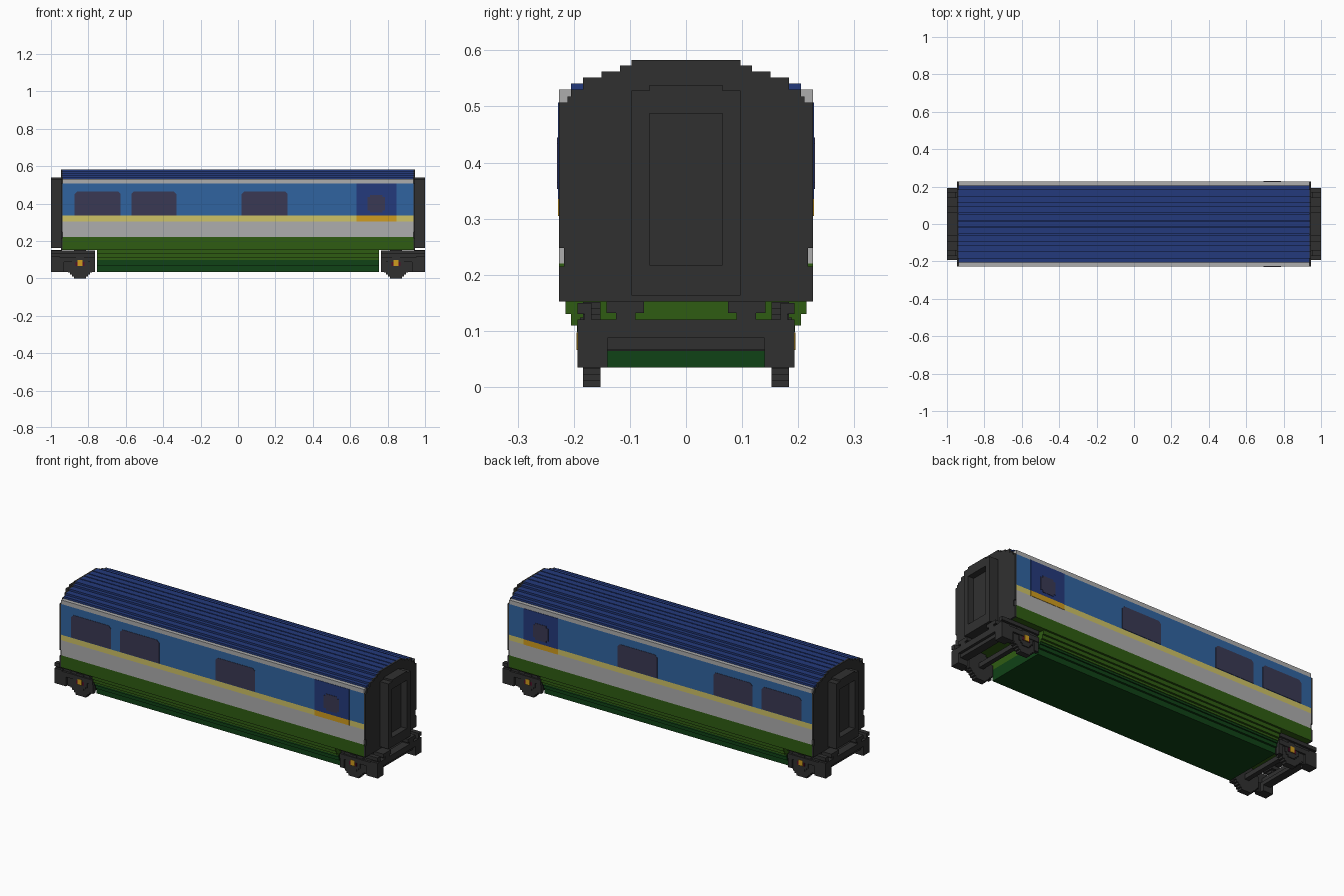
import bpy
import bmesh
import math

if "Cube" in bpy.data.objects:
    bpy.data.objects.remove(bpy.data.objects["Cube"], do_unlink=True)


def material(name, r, g, b):
    col = [(c / 255 / 12.92) if c < 11 else ((c / 255 + 0.055) / 1.055) ** 2.4 for c in (r, g, b)] + [1]
    m = bpy.data.materials.new(name)
    m.use_nodes = True
    m.diffuse_color = col
    for n in m.node_tree.nodes:
        if n.type == 'BSDF_PRINCIPLED':
            n.inputs["Base Color"].default_value = col
    return m


SKY = material("sky_blue", 48, 100, 160)
NAVY = material("navy", 36, 58, 124)
GREY = material("light_grey", 174, 174, 174)
YELLOW = material("pale_yellow", 206, 194, 102)
GOLD = material("gold", 208, 156, 30)
GREEN = material("green", 47, 92, 18)
DEEP = material("dark_green", 16, 66, 22)
BLACK = material("charcoal", 48, 48, 48)
GLASS = material("tinted_glass", 58, 57, 84)
MAROON = material("maroon", 82, 15, 40)

U = 0.0108  # step size of the blocky shapes


def extrude(name, pts, axis, a, b, mat):
    """Extrude a 2D outline along x (points are y, z) or y (points are x, z)."""
    bm = bmesh.new()

    def place(p, d):
        return (d, p[0], p[1]) if axis == 'x' else (p[0], d, p[1])
    lo = [bm.verts.new(place(p, a)) for p in pts]
    hi = [bm.verts.new(place(p, b)) for p in pts]
    bm.faces.new(lo)
    bm.faces.new(hi)
    n = len(pts)
    for i in range(n):
        j = (i + 1) % n
        bm.faces.new((lo[i], lo[j], hi[j], hi[i]))
    bmesh.ops.recalc_face_normals(bm, faces=bm.faces)
    me = bpy.data.meshes.new(name)
    bm.to_mesh(me)
    bm.free()
    me.materials.append(mat)
    ob = bpy.data.objects.new(name, me)
    bpy.context.scene.collection.objects.link(ob)
    return ob


def box(name, x, y, z, mat):
    return extrude(name, [(y[0], z[0]), (y[1], z[0]), (y[1], z[1]), (y[0], z[1])], 'x', x[0], x[1], mat)


def stepped(rows, cx=0):
    """Symmetric outline from rows of (bottom, top, half width)."""
    right = [p for z0, z1, h in rows for p in ((h, z0), (h, z1))]
    pts = [(cx + h, z) for h, z in right] + [(cx - h, z) for h, z in reversed(right)]
    return [p for i, p in enumerate(pts) if p != pts[i - 1]]


def disc(cx, cz, r):
    """Blocky circle outline."""
    n = round(2 * r / U)
    rows = []
    for i in range(n):
        dz = (i + 0.5) * U - n * U / 2
        h = max(U, round(math.sqrt(max(r * r - dz * dz, 0)) / U) * U)
        rows.append((cz - n * U / 2 + i * U, cz - n * U / 2 + (i + 1) * U, h))
    return stepped(rows, cx)


# Body: horizontal colour bands
END = 0.937
W = 0.226
for name, z0, z1, mat in (("lower_body", 0.152, 0.22, GREEN), ("grey_band", 0.22, 0.305, GREY),
                          ("yellow_stripe", 0.305, 0.335, YELLOW), ("blue_body", 0.335, 0.507, SKY),
                          ("gutter", 0.507, 0.53, GREY)):
    box(name, (-END, END), (-W, W), (z0, z1), mat)

# Roof: stepped arch with narrow grooves along its length
half = [(0.205, 0.53), (0.205, 0.541), (0.184, 0.541), (0.184, 0.552), (0.151, 0.552), (0.151, 0.5625),
        (0.118, 0.5625), (0.118, 0.573), (0.0975, 0.573), (0.0975, 0.583)]
for y in (0.06, 0.02):
    half += [(y, 0.583), (y, 0.573), (y - 0.006, 0.573), (y - 0.006, 0.583)]
extrude("roof", half + [(-y, z) for y, z in reversed(half)], 'x', -END, END, NAVY)

# Skirt between the bogies
SK = 0.755
extrude("upper_skirt", stepped([(0.098, 0.11, 0.194), (0.11, 0.13, 0.205), (0.13, 0.152, 0.215)]),
        'x', -SK, SK, GREEN)
extrude("lower_skirt", stepped([(0.035, 0.067, 0.172), (0.067, 0.087, 0.183), (0.087, 0.098, 0.19)]),
        'x', -SK, SK, DEEP)

# Windows and passenger door on both sides
for side, tag in ((-1, "right"), (1, "left")):
    a, b = side * (W - 0.003), side * (W + 0.002)
    for i, (x0, x1) in enumerate(((-0.874, -0.628), (-0.57, -0.329), (0.019, 0.265))):
        c = 0.014
        extrude(f"{tag}_window_{i + 1}",
                [(x0, 0.337), (x1, 0.337), (x1, 0.465 - c), (x1 - c, 0.465), (x0 + c, 0.465), (x0, 0.465 - c)],
                'y', a, b, GLASS)
    box(f"{tag}_door", (0.634, 0.848), (a, b), (0.335, 0.507), NAVY)
    box(f"{tag}_door_stripe", (0.634, 0.848), (a, b), (0.305, 0.335), GOLD)
    extrude(f"{tag}_door_window",
            stepped([(0.353, 0.364, 0.034), (0.364, 0.434, 0.047), (0.434, 0.445, 0.034)], 0.739),
            'y', a, b + side * 0.002, GLASS)

# Ends, gangways and bogies
cap = [(0.152, 0.215, W), (0.215, 0.248, 0.217), (0.248, 0.507, W), (0.507, 0.518, 0.211),
       (0.518, 0.53, 0.205), (0.53, 0.552, 0.184), (0.552, 0.5625, 0.151),
       (0.5625, 0.573, 0.118), (0.573, 0.583, 0.0975)]
for s, end in ((1, "left"), (-1, "right")):
    def part(name, x, y, z, mat=BLACK):
        return box(f"{end}_{name}", (s * x[0], s * x[1]), y, z, mat)

    extrude(f"{end}_end_plate", stepped(cap), 'x', s * END, s * 0.947, BLACK)

    # Gangway frame around a recessed door
    part("gangway_door", (0.947, 0.965), (-0.065, 0.065), (0.217, 0.487))
    part("gangway_sill", (0.947, 1.0), (-0.0975, 0.0975), (0.163, 0.217))
    part("gangway_header", (0.947, 1.0), (-0.0975, 0.0975), (0.487, 0.528))
    part("gangway_top", (0.947, 1.0), (-0.065, 0.065), (0.528, 0.538))

    # Cross beams
    part("end_beam", (0.955, 1.0), (-0.193, 0.193), (0.087, 0.12))
    part("lower_beam", (0.94, 0.985), (-0.142, 0.142), (0.067, 0.087))
    part("axle", (0.832, 0.858), (-0.155, 0.155), (0.064, 0.09))

    for side, tag in ((-1, "right"), (1, "left")):
        def pair(name, x, y, z, mat=BLACK):
            return part(f"{tag}_{name}", x, (side * y[0], side * y[1]), z, mat)

        pair("gangway_post", (0.947, 1.0), (0.065, 0.0975), (0.217, 0.487))
        # Buffer supports under the floor
        pair("buffer", (0.94, 1.0), (0.075, 0.142), (0.132, 0.152))
        pair("buffer_foot", (0.95, 1.0), (0.09, 0.125), (0.12, 0.132))
        # Side frame
        pair("frame_plate", (0.765, 1.0), (0.168, 0.181), (0.035, 0.15))
        pair("frame_top_bar", (0.765, 1.0), (0.168, 0.193), (0.13, 0.15))
        pair("frame_mid_bar", (0.765, 1.0), (0.168, 0.193), (0.087, 0.113))
        pair("frame_inner_foot", (0.765, 0.79), (0.168, 0.189), (0.035, 0.087))
        pair("frame_end_foot", (0.93, 1.0), (0.162, 0.193), (0.035, 0.087))
        pair("beam_bracket", (0.94, 1.0), (0.14, 0.162), (0.035, 0.087))
        # Wheel, axle box and hub
        cx, cz = s * 0.845, 0.0756
        extrude(f"{end}_{tag}_wheel", disc(cx, cz, 7 * U), 'y', side * 0.152, side * 0.184, BLACK)
        extrude(f"{end}_{tag}_axle_box", disc(cx, cz + 0.005, 4 * U), 'y', side * 0.18, side * 0.189, BLACK)
        pair("hub_surround", (0.821, 0.869), (0.18, 0.191), (0.066, 0.097), MAROON)
        pair("hub", (0.832, 0.858), (0.18, 0.195), (0.066, 0.097), GOLD)
